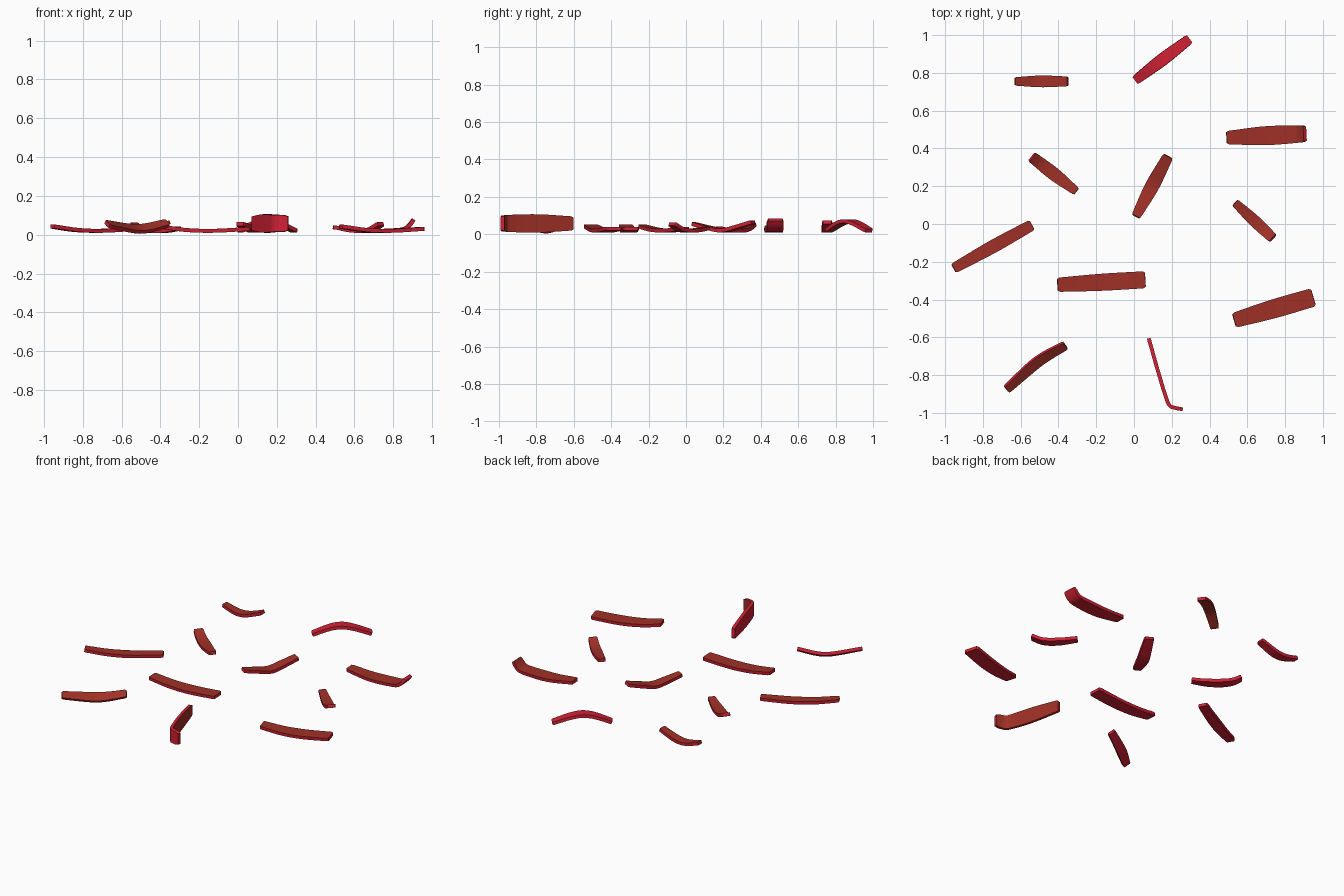
import bpy, bmesh, math
from mathutils import Vector, Matrix

cube = bpy.data.objects.get("Cube")
if cube:
    bpy.data.objects.remove(cube, do_unlink=True)

THICK = 0.02
STEPS = 28


def material(name, colour):
    mat = bpy.data.materials.new(name)
    mat.use_nodes = True
    mat.diffuse_color = (*colour, 1)
    mat.node_tree.nodes["Principled BSDF"].inputs["Base Color"].default_value = (*colour, 1)
    return mat


brown = material("inner_brown_red", (0.35, 0.03, 0.02))
crimson = material("outer_crimson", (0.64, 0.015, 0.034))


def smooth_value(keys, t):
    """Smooth interpolation through (position, value) keys."""
    def slope(i):
        a, b = keys[max(i - 1, 0)], keys[min(i + 1, len(keys) - 1)]
        return (b[1] - a[1]) / (b[0] - a[0])
    i = 0
    while i < len(keys) - 2 and t > keys[i + 1][0]:
        i += 1
    (t0, v0), (t1, v1) = keys[i], keys[i + 1]
    h = t1 - t0
    u = (t - t0) / h
    return ((1 + 2 * u) * (1 - u) ** 2 * v0 + u * (1 - u) ** 2 * h * slope(i)
            + u * u * (3 - 2 * u) * v1 + u * u * (u - 1) * h * slope(i + 1))


def strip(name, start, end, lift, widths, z=0.02, roll=0):
    """Tapered strip along a chord, bent along its normal by the lift keys."""
    a, b = Vector((*start, z)), Vector((*end, z))
    along = (b - a).normalized()
    side = Matrix.Rotation(math.radians(roll), 3, along) @ along.cross(Vector((0, 0, 1)))
    normal = side.cross(along)
    wide = list(zip((0, 0.5, 1), widths))
    # extra rings close to both tips give clipped corners
    stops = [0, 0.025] + [i / STEPS for i in range(1, STEPS)] + [0.975, 1]
    stops.sort()
    centre = lambda t: a.lerp(b, t) + normal * smooth_value(lift, t)
    bm = bmesh.new()
    rings = []
    for t in stops:
        tangent = (centre(min(t + 0.01, 1)) - centre(max(t - 0.01, 0))).normalized()
        up = side.cross(tangent) * THICK / 2
        half = side * smooth_value(wide, t) / 2 * (0.85 if t in (0, 1) else 1)
        c = centre(t)
        rings.append([bm.verts.new(p) for p in
                      (c - half + up, c + half + up, c + half * 0.95 - up, c - half * 0.95 - up)])
    for r, s in zip(rings, rings[1:]):
        for k in range(4):
            n = (k + 1) % 4
            face = bm.faces.new((r[k], r[n], s[n], s[k]))
            face.material_index = 0 if k == 0 else 1
    for ring in (rings[0], rings[-1]):
        bm.faces.new(ring).material_index = 1
    bmesh.ops.recalc_face_normals(bm, faces=bm.faces)
    mesh = bpy.data.meshes.new(name)
    bm.to_mesh(mesh)
    bm.free()
    mesh.materials.append(brown)
    mesh.materials.append(crimson)
    obj = bpy.data.objects.new(name, mesh)
    bpy.context.collection.objects.link(obj)
    bpy.ops.object.select_all(action="DESELECT")
    obj.select_set(True)
    bpy.context.view_layer.objects.active = obj
    bpy.ops.object.shade_smooth_by_angle(angle=math.radians(30))


# gently bowed long strips
bow = [(0, 0.022), (0.3, 0.004), (0.6, 0), (1, 0.01)]
strip("left_long_strip", (-0.955, -0.235), (-0.54, -0.005), bow, (0.055, 0.07, 0.06))
strip("centre_long_strip", (-0.405, -0.322), (0.06, -0.295), bow, (0.075, 0.09, 0.09))
strip("right_front_strip", (0.53, -0.51), (0.95, -0.388), bow, (0.08, 0.1, 0.098))

# strips with raised ends
strip("back_small_strip", (-0.63, 0.755), (-0.35, 0.755),
      [(0, 0.025), (0.35, 0), (0.6, 0.005), (1, 0.045)], (0.045, 0.062, 0.052))
strip("centre_curved_strip", (0.01, 0.04), (0.18, 0.358),
      [(0, 0.035), (0.25, 0.015), (0.5, 0), (0.75, 0.02), (1, 0.045)], (0.05, 0.075, 0.058))
strip("left_small_strip", (-0.54, 0.355), (-0.305, 0.172),
      [(0, 0.035), (0.15, 0.012), (0.35, 0), (0.7, 0), (1, 0.012)], (0.06, 0.07, 0.045))
strip("right_small_strip", (0.535, 0.113), (0.735, -0.075),
      [(0, 0.012), (0.4, 0), (0.75, 0.005), (1, 0.035)], (0.045, 0.063, 0.055))

# strip with a hooked tip
strip("right_hooked_strip", (0.49, 0.457), (0.905, 0.478),
      [(0, 0.018), (0.4, 0), (0.8, 0.004), (0.9, 0.012), (0.95, 0.03), (1, 0.058)],
      (0.07, 0.1, 0.09))

# strip leaning on one edge
strip("front_left_leaning_strip", (-0.675, -0.875), (-0.365, -0.64),
      [(0, 0), (0.5, -0.03), (0.7, -0.025), (1, 0.005)], (0.048, 0.062, 0.05), z=0.055, roll=33)

# strip arched face down
strip("back_arched_strip", (0.008, 0.762), (0.292, 0.978),
      [(0, 0), (0.3, -0.04), (0.5, -0.05), (0.7, -0.037), (1, 0)], (0.052, 0.068, 0.055), roll=180)

# strip standing on its long edge with a bent foot
strip("front_standing_strip", (0.078, -0.605), (0.196, -1.0),
      [(0, 0), (0.5, -0.003), (0.87, 0), (0.93, 0.012), (1, 0.065)],
      (0.075, 0.098, 0.088), z=0.058, roll=-90)
